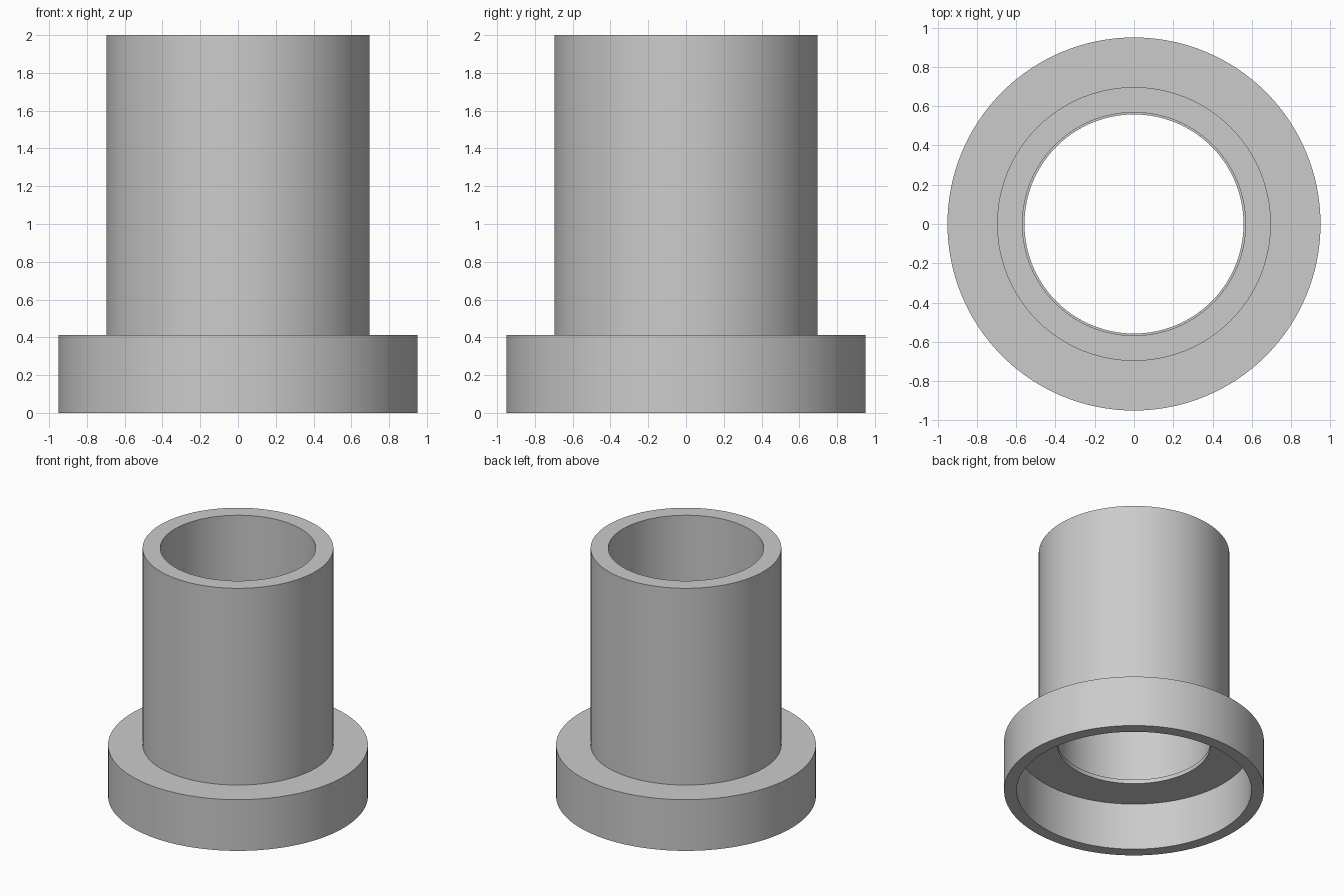
import bpy, bmesh, math

cube = bpy.data.objects.get("Cube")
if cube:
    bpy.data.objects.remove(cube, do_unlink=True)

SEGMENTS = 128

grey = bpy.data.materials.new("plain grey")
grey.use_nodes = True
colour = (0.6, 0.6, 0.6, 1)
grey.diffuse_color = colour
grey.node_tree.nodes["Principled BSDF"].inputs["Base Color"].default_value = colour


def lathe(name, profile):
    """Spin a closed (radius, height) profile round the z axis."""
    bm = bmesh.new()
    verts = [bm.verts.new((r, 0, z)) for r, z in profile]
    edges = [bm.edges.new((a, b)) for a, b in zip(verts, verts[1:] + verts[:1])]
    bmesh.ops.spin(bm, geom=verts + edges, cent=(0, 0, 0), axis=(0, 0, 1),
                   angle=math.tau, steps=SEGMENTS, use_merge=False)
    bmesh.ops.remove_doubles(bm, verts=bm.verts[:], dist=0.0005)
    bmesh.ops.recalc_face_normals(bm, faces=bm.faces[:])
    mesh = bpy.data.meshes.new(name)
    bm.to_mesh(mesh)
    bm.free()
    mesh.materials.append(grey)
    obj = bpy.data.objects.new(name, mesh)
    bpy.context.collection.objects.link(obj)
    bpy.ops.object.select_all(action="DESELECT")
    bpy.context.view_layer.objects.active = obj
    obj.select_set(True)
    bpy.ops.object.shade_smooth_by_angle(angle=math.radians(30))
    return obj


# Hollow tube, thin inner lip, counterbored flange: one continuous section
lathe("flanged_sleeve", [
    (0.95, 0), (0.95, 0.413), (0.697, 0.413), (0.697, 2),
    (0.568, 2), (0.568, 0.413), (0.558, 0.413), (0.558, 0.38),
    (0.858, 0.38), (0.858, 0),
])
